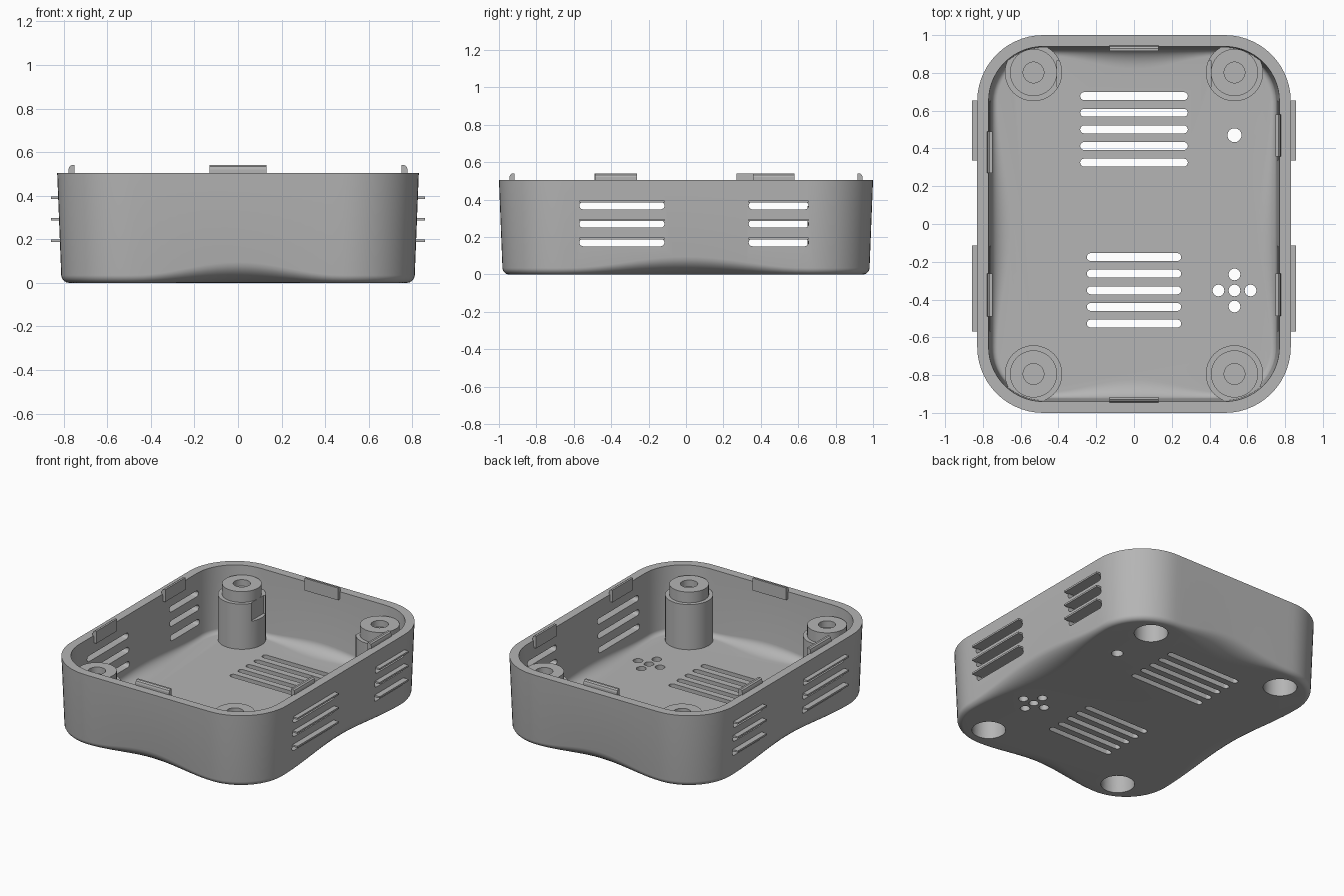
import bpy, bmesh, math
from mathutils import Vector

if "Cube" in bpy.data.objects:
    bpy.data.objects.remove(bpy.data.objects["Cube"])

TOP, HX, HY, R = 0.505, 0.83, 1.0, 0.35     # rim height, half sizes, corner radius
mat = bpy.data.materials.new("plain grey")
mat.diffuse_color = (0.46, 0.46, 0.46, 1)
mat.use_nodes = True
mat.node_tree.nodes["Principled BSDF"].inputs["Base Color"].default_value = mat.diffuse_color


def finish(name, bm):
    bmesh.ops.recalc_face_normals(bm, faces=bm.faces)
    me = bpy.data.meshes.new(name)
    bm.to_mesh(me)
    bm.free()
    ob = bpy.data.objects.new(name, me)
    bpy.context.collection.objects.link(ob)
    me.materials.append(mat)
    return ob


def smooth(ob, angle=32):
    ob.data.shade_smooth()
    ob.data.set_sharp_from_angle(angle=math.radians(angle))


def cut(ob, cutter):
    m = ob.modifiers.new("cut", 'BOOLEAN')
    m.operation, m.solver, m.object = 'DIFFERENCE', 'EXACT', cutter
    bpy.context.view_layer.objects.active = ob
    bpy.ops.object.modifier_apply(modifier=m.name)
    bpy.data.objects.remove(cutter)


def prism(bm, pts, lo, hi, place):
    """Extrude a 2D outline; place(u, v, w) maps it into space."""
    a = [bm.verts.new(place(u, v, lo)) for u, v in pts]
    b = [bm.verts.new(place(u, v, hi)) for u, v in pts]
    n = len(pts)
    bm.faces.new(a)
    bm.faces.new(b[::-1])
    for i in range(n):
        bm.faces.new((a[i], b[i], b[(i + 1) % n], a[(i + 1) % n]))


def stadium(u0, u1, v, r, n=8):
    """Slot outline with round ends; u0 == u1 gives a circle."""
    u0, u1 = min(u0 + r, (u0 + u1) / 2), max(u1 - r, (u0 + u1) / 2)
    pts = []
    for c, a0 in ((u1, -90), (u0, 90)):
        last = n + 1 if u1 > u0 else n
        for i in range(last):
            a = math.radians(a0 + 180 * i / n)
            pts.append((c + r * math.cos(a), v + r * math.sin(a)))
    return pts


def outline(n_arc=14, n_side=20):
    """Rounded rectangle: point, outward normal and mid-side weight."""
    out = []
    cx, cy = HX - R, HY - R
    corners = [(cx, cy), (-cx, cy), (-cx, -cy), (cx, -cy)]
    for k, c in enumerate(corners):
        for i in range(n_arc + 1):
            a = math.pi / 2 * (k + i / n_arc)
            n = Vector((math.cos(a), math.sin(a)))
            out.append((Vector(c) + n * R, n, 0.0))
        p, q = Vector(c) + n * R, Vector(corners[(k + 1) % 4]) + n * R
        for i in range(1, n_side):
            t = i / n_side
            out.append((p.lerp(q, t), n, math.sin(math.pi * t) ** 2))
    return out


def wall_rings(bm, inset, floor, corner, mid_h, mid_v, steps=8):
    """Tapered wall rings ending in a bottom fillet that widens at mid-side."""
    rings = []
    for j in range(-1, steps + 1):
        ring = []
        for p, n, w in outline():
            rh, rv = corner + (mid_h - corner) * w, corner + (mid_v - corner) * w
            a = math.pi / 2 * max(j, 0) / steps
            z = TOP if j < 0 else floor + rv * (1 - math.sin(a))
            d = inset + 0.02 * (1 - z / TOP) + (rh * (1 - math.cos(a)) if j >= 0 else 0)
            q = p - n * d
            ring.append(bm.verts.new((q.x, q.y, z)))
        rings.append(ring)
    bridge(bm, rings)
    bm.faces.new(rings[-1])
    return rings[0]


def bridge(bm, rings):
    for a, b in zip(rings, rings[1:]):
        for i in range(len(a)):
            k = (i + 1) % len(a)
            bm.faces.new((a[i], a[k], b[k], b[i]))


# Tray shell
bm = bmesh.new()
outer = wall_rings(bm, 0, 0, 0.035, 0.15, 0.095)
inner = wall_rings(bm, 0.06, 0.05, 0.03, 0.10, 0.07)
bridge(bm, [outer, inner])
tray = finish("tray", bm)

# Openings in floor and side walls
POSTS = [(sx * 0.532, y) for sx in (-1, 1) for y in (0.802, -0.794)]
LOUVRES = [(y, z) for y in ((-0.57, -0.115), (0.335, 0.655)) for z in (0.39, 0.292, 0.193)]
bm = bmesh.new()
holes = [stadium(-0.285, 0.285, 0.677 - 0.088 * i, 0.021) for i in range(5)]
holes += [stadium(-0.25, 0.25, -0.175 - 0.088 * i, 0.021) for i in range(5)]
holes.append(stadium(0.532, 0.532, 0.47, 0.037, 12))
for dx, dy in ((0, 0), (1, 0), (-1, 0), (0, 1), (0, -1)):
    x = 0.532 + dx * 0.085
    holes.append(stadium(x, x, -0.352 + dy * 0.085, 0.031, 12))
holes += [stadium(x, x, y, 0.107, 16) for x, y in POSTS]
for h in holes:
    prism(bm, h, -0.1, 0.12, lambda u, v, w: (u, v, w))
for s in (-1, 1):
    for (y0, y1), z in LOUVRES:
        prism(bm, stadium(y0, y1, z - 0.022, 0.02), 0.7, 0.92,
              lambda u, v, w: (s * w, u, v))
cut(tray, finish("opening_cutter", bm))
smooth(tray)

# Louvre hoods over the side slots
bm = bmesh.new()
for s in (-1, 1):
    for (y0, y1), z in LOUVRES:
        prism(bm, [(y0, z - 0.006), (y1, z - 0.006), (y1, z + 0.006), (y0, z + 0.006)],
              0.785, 0.858, lambda u, v, w: (s * w, u, v))
finish("louvre_hoods", bm)

# Corner screw posts: stepped, hollow from below, shallow recess on top
PROFILE = [(0, 0.36), (0.107, 0.36), (0.107, 0.012), (0.152, 0.012), (0.152, 0.365),
           (0.125, 0.365), (0.125, 0.44), (0.055, 0.44), (0.055, 0.395), (0, 0.395)]
SEG = 32
for k, (x, y) in enumerate(POSTS):
    bm = bmesh.new()
    rings = [[bm.verts.new((x + r * math.cos(2 * math.pi * i / SEG),
                            y + r * math.sin(2 * math.pi * i / SEG), z))
              for i in range(SEG)] for r, z in PROFILE[1:-1]]
    # close the bore and the recess with flat caps
    bore_top = rings[0]
    bm.faces.new(bore_top)
    rec = [bm.verts.new((v.co.x, v.co.y, 0.395)) for v in rings[-1]]
    rings.append(rec)
    bridge(bm, rings)
    bm.faces.new(rec)
    post = finish("screw_post_%d" % (k + 1), bm)
    if y > 0:   # flat notch facing the middle on the rear posts
        bm = bmesh.new()
        s = math.copysign(1, x)
        prism(bm, [(0.3, 0.725), (0.408, 0.725), (0.408, 0.865), (0.3, 0.865)], 0.24, 0.38,
              lambda u, v, w: (s * u, v, w))
        cut(post, finish("notch_cutter", bm))
    smooth(post)

# Snap clips standing on the inside of the rim
def clip(name, d, lo, hi, place):
    bm = bmesh.new()
    prism(bm, [(d, 0.455), (d, 0.54), (d + 0.014, 0.54), (d + 0.024, 0.533),
               (d + 0.028, 0.52), (d + 0.028, 0.455)], lo, hi, place)
    finish(name, bm)

for s, side in ((-1, "front"), (1, "back")):
    clip(side + "_clip", 0.916, -0.13, 0.13, lambda u, v, w: (w, s * u, v))
for s, side, spans in ((-1, "left", ((-0.49, -0.262), (0.27, 0.49))),
                       (1, "right", ((-0.487, -0.262), (0.358, 0.58)))):
    for i, (y0, y1) in enumerate(spans):
        clip("%s_clip_%d" % (side, i + 1), 0.75, y0, y1, lambda u, v, w: (s * u, w, v))
